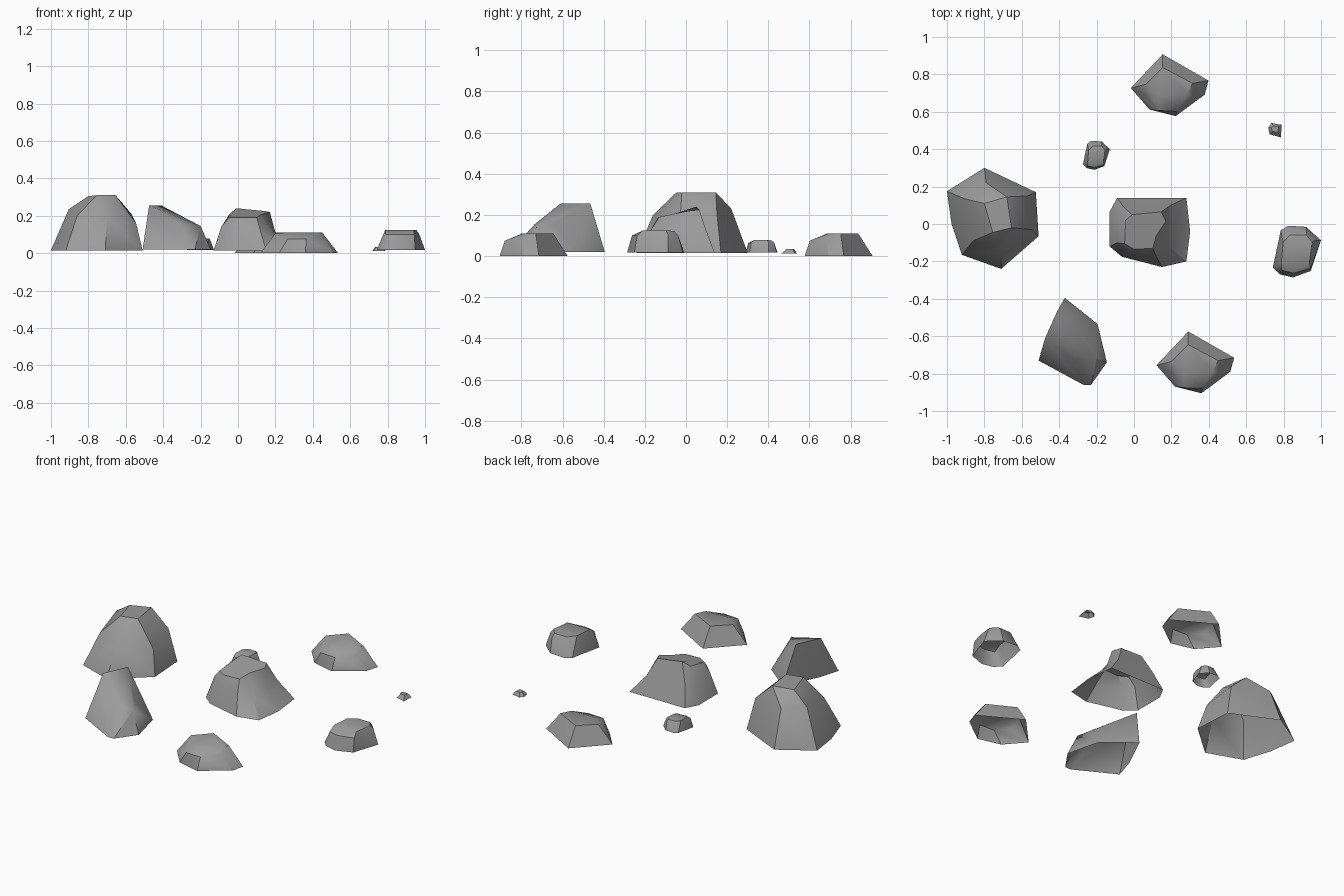
import bpy, bmesh
from math import radians

if "Cube" in bpy.data.objects:
    bpy.data.objects.remove(bpy.data.objects["Cube"])

stone = bpy.data.materials.new("stone")
stone.diffuse_color = (0.33, 0.33, 0.33, 1)
stone.use_nodes = True
stone.node_tree.nodes["Principled BSDF"].inputs["Base Color"].default_value = stone.diffuse_color


def finish(bm, name, base_z, loc=(0, 0, 0)):
    """Remove the hidden underside, shade, and place the rock."""
    bmesh.ops.recalc_face_normals(bm, faces=bm.faces)
    low = [f for f in bm.faces if all(abs(v.co.z - base_z) < 1e-4 for v in f.verts)]
    bmesh.ops.delete(bm, geom=low, context='FACES')
    me = bpy.data.meshes.new(name)
    bm.to_mesh(me)
    bm.free()
    me.materials.append(stone)
    ob = bpy.data.objects.new(name, me)
    ob.location = loc
    bpy.context.collection.objects.link(ob)
    bpy.ops.object.select_all(action='DESELECT')
    ob.select_set(True)
    bpy.context.view_layer.objects.active = ob
    bpy.ops.object.shade_smooth_by_angle(angle=radians(32))


def hull_rock(name, base_z, base, upper, loc=(0, 0, 0), s=1.0):
    """Faceted rock: convex hull of a ground outline and some upper corners."""
    bm = bmesh.new()
    for x, y, z in [(x, y, base_z) for x, y in base] + upper:
        bm.verts.new((x * s, y * s, base_z + (z - base_z) * s))
    bmesh.ops.convex_hull(bm, input=bm.verts[:])
    loose = [v for v in bm.verts if not v.link_faces]
    bmesh.ops.delete(bm, geom=loose, context='VERTS')
    bmesh.ops.dissolve_limit(bm, angle_limit=radians(3), verts=bm.verts[:], edges=bm.edges[:])
    finish(bm, name, base_z, loc)


def ring_rock(name, base_z, rings):
    """Rock lofted through matching rings, so its sides may flare outwards."""
    bm = bmesh.new()
    rows = [[bm.verts.new(p) for p in r] for r in rings]
    n = len(rows[0])
    for a, b in zip(rows, rows[1:]):
        for i in range(n):
            j = (i + 1) % n
            bm.faces.new((a[i], a[j], b[j], b[i]))
    bm.faces.new(rows[0])
    bm.faces.new(rows[-1])
    finish(bm, name, base_z)


# Large rock on the left
hull_rock("large_rock", 0.015,
          [(-1, .175), (-.8, .30), (-.525, .17), (-.51, -.065), (-.71, -.24), (-.92, -.165), (-.975, 0)],
          [(-.905, .135, .235), (-.79, .22, .23), (-.57, .15, .21), (-.545, -.03, .16),
           (-.70, -.16, .2), (-.86, -.09, .2),
           (-.8, .11, .305), (-.68, .145, .31), (-.655, -.02, .31), (-.755, -.045, .31),
           (-.61, .08, .255)])

# Wedge shaped rock at the front left
hull_rock("wedge_rock", 0.02,
          [(-.37, -.395), (-.195, -.535), (-.145, -.74), (-.23, -.86), (-.27, -.86), (-.51, -.73), (-.47, -.6)],
          [(-.475, -.61, .255), (-.41, -.465, .255), (-.34, -.55, .2), (-.24, -.645, .16),
           (-.2, -.72, .145), (-.31, -.735, .155)])

# Centre rock with flared right side
ring_rock("centre_rock", 0.015, [
    [(-.13, .065, .015), (-.09, .14, .015), (.28, .14, .015), (.3, -.04, .015),
     (.28, -.2, .015), (.15, -.23, .015), (-.065, -.175, .015), (-.13, -.12, .015)],
    [(-.09, .05, .14), (-.055, .09, .14), (.195, .1, .12), (.2, 0, .11),
     (.185, -.12, .1), (.12, -.175, .12), (-.04, -.15, .14), (-.09, -.1, .14)],
    [(-.045, .02, .21), (-.01, .05, .24), (.145, .065, .225), (.17, .015, .22),
     (.12, -.06, .205), (.1, -.13, .19), (0, -.135, .19), (-.05, -.105, .19)]])

# Pair of identical low rocks
for name, loc in (("low_rock_front", (0, 0, 0)), ("low_rock_back", (-.137, 1.482, 0))):
    hull_rock(name, 0.0,
              [(.29, -.575), (.535, -.715), (.515, -.79), (.36, -.905), (.22, -.87), (.12, -.755)],
              [(.29, -.645, .11), (.45, -.73, .11), (.42, -.79, .11), (.27, -.795, .11), (.2, -.735, .108),
               (.205, -.8, .075), (.265, -.875, .075), (.365, -.88, .075), (.455, -.8, .085)], loc)

# Rounded rock on the right and its smaller copy
for name, loc, s in (("round_rock", (.8725, -.1475, 0), 1), ("small_round_rock", (-.2, .367, 0), .56)):
    hull_rock(name, 0.018,
              [(-.13, -.085), (-.088, .113), (-.048, .138), (.048, .132), (.127, .06),
               (.073, -.103), (-.022, -.138), (-.092, -.122)],
              [(-.085, -.06, .125), (-.075, .05, .125), (-.035, .09, .122), (.048, .09, .122),
               (.08, .05, .125), (.065, -.06, .125),
               (.072, -.09, .1), (-.02, -.115, .1), (-.085, -.1, .1), (.095, .06, .105), (.05, .11, .1)],
              loc, s)

# Tiny pebble at the back right
hull_rock("pebble", 0.012,
          [(.718, .515), (.735, .54), (.79, .53), (.785, .463), (.725, .48)],
          [(.735, .515, .034), (.745, .525, .034), (.772, .52, .034), (.77, .49, .034), (.74, .495, .034)])
